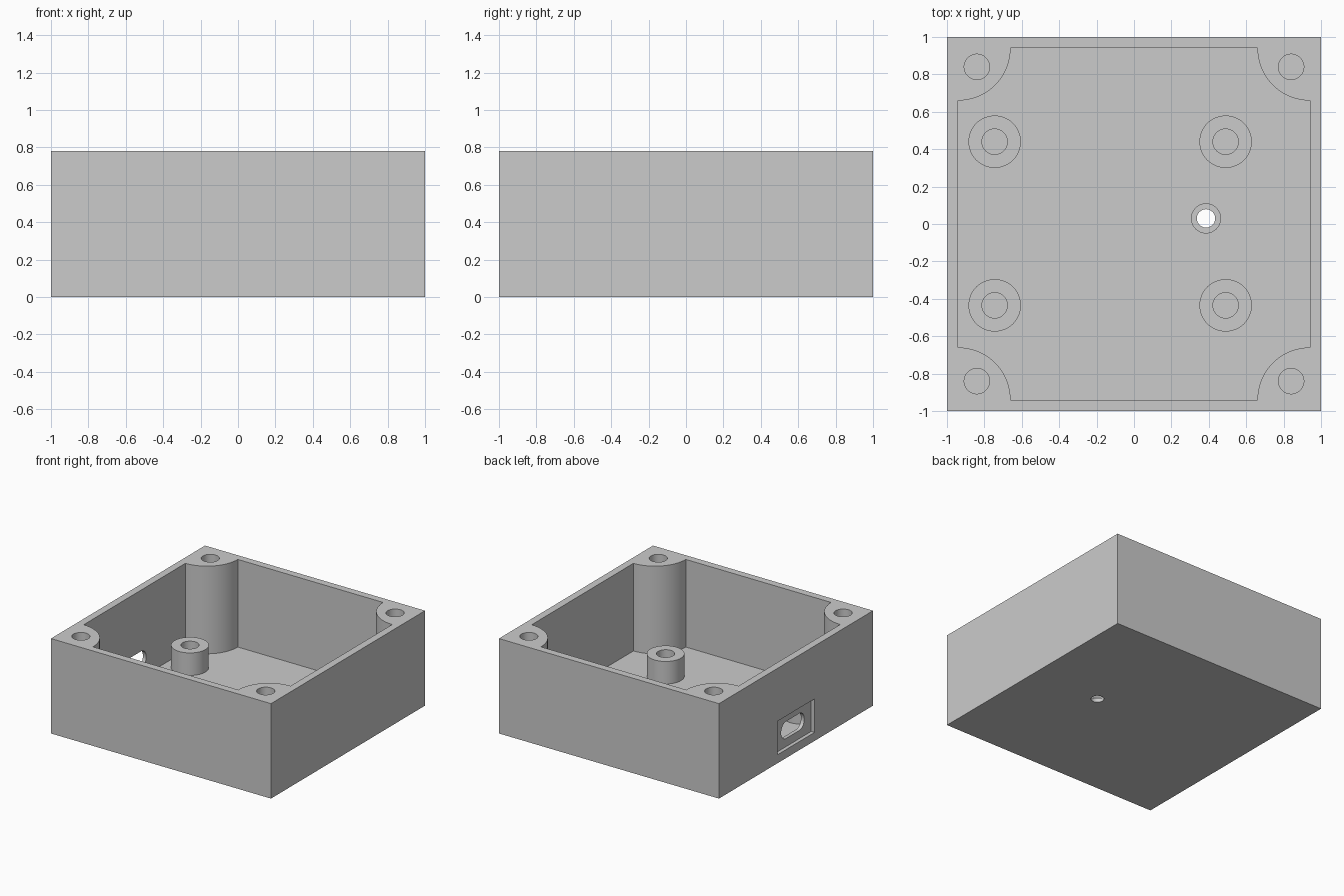
import bpy
import math

if "Cube" in bpy.data.objects:
    bpy.data.objects.remove(bpy.data.objects["Cube"])

H, WALL, FLOOR = 0.78, 0.06, 0.06
INNER = 1 - WALL

grey = bpy.data.materials.new("plain grey")
grey.diffuse_color = (0.6, 0.6, 0.6, 1)
grey.use_nodes = True
grey.node_tree.nodes["Principled BSDF"].inputs["Base Color"].default_value = grey.diffuse_color


def box(name, lo, hi):
    size = [b - a for a, b in zip(lo, hi)]
    mid = [(a + b) / 2 for a, b in zip(lo, hi)]
    bpy.ops.mesh.primitive_cube_add(size=1, location=mid)
    ob = bpy.context.object
    ob.name = name
    ob.scale = size
    bpy.ops.object.transform_apply(location=True, rotation=True, scale=True)
    return ob


def cylinder(name, x, y, r, z0, z1, sides=64):
    bpy.ops.mesh.primitive_cylinder_add(vertices=sides, radius=r, depth=z1 - z0,
                                        location=(x, y, (z0 + z1) / 2))
    ob = bpy.context.object
    ob.name = name
    bpy.ops.object.transform_apply(location=True, rotation=True, scale=True)
    return ob


def combine(target, tool, operation):
    mod = target.modifiers.new(operation.lower(), 'BOOLEAN')
    mod.operation, mod.solver, mod.object = operation, 'EXACT', tool
    bpy.context.view_layer.objects.active = target
    bpy.ops.object.modifier_apply(modifier=mod.name)
    bpy.data.objects.remove(tool, do_unlink=True)


# Inner cavity, leaving a rounded screw post in each corner
case = box("case", (-1, -1, 0), (1, 1, H))
cavity = box("cavity", (-INNER, -INNER, FLOOR), (INNER, INNER, H + 0.2))
corners = [(sx, sy) for sx in (-1, 1) for sy in (-1, 1)]
for sx, sy in corners:
    post = cylinder("corner_post", sx * INNER, sy * INNER, 0.28, -0.1, H + 0.4, 96)
    combine(cavity, post, 'DIFFERENCE')
combine(case, cavity, 'DIFFERENCE')

# Blind screw holes in the corner posts
for sx, sy in corners:
    hole = cylinder("screw_hole", sx * 0.84, sy * 0.84, 0.068, H - 0.25, H + 0.1, 48)
    combine(case, hole, 'DIFFERENCE')

# Board standoffs with blind holes
for x in (-0.745, 0.49):
    for y in (-0.435, 0.44):
        combine(case, cylinder("standoff", x, y, 0.14, 0.03, 0.245), 'UNION')
        combine(case, cylinder("standoff_hole", x, y, 0.068, 0.065, 0.4, 48), 'DIFFERENCE')

# Small stepped hole through the floor
combine(case, cylinder("floor_step", 0.385, 0.03, 0.078, 0.03, 0.2, 48), 'DIFFERENCE')
combine(case, cylinder("floor_hole", 0.385, 0.03, 0.049, -0.1, 0.2, 48), 'DIFFERENCE')

# Connector recess and rounded slot through the left wall
combine(case, box("recess", (-1.1, -0.24, 0.07), (-0.97, 0.24, 0.345)), 'DIFFERENCE')
slot = box("slot", (-1.1, -0.15, 0.137), (-0.85, 0.15, 0.277))
bevel = slot.modifiers.new("round_ends", 'BEVEL')
bevel.width, bevel.segments, bevel.limit_method = 0.066, 8, 'WEIGHT'
weights = slot.data.attributes.new("bevel_weight_edge", 'FLOAT', 'EDGE')
for e in slot.data.edges:
    a, b = (slot.data.vertices[i].co for i in e.vertices)
    weights.data[e.index].value = 1.0 if abs(a.x - b.x) > 0.1 else 0.0
bpy.context.view_layer.objects.active = slot
bpy.ops.object.modifier_apply(modifier=bevel.name)
combine(case, slot, 'DIFFERENCE')

# Finish
case.data.materials.clear()
case.data.materials.append(grey)
bpy.ops.object.select_all(action='DESELECT')
case.select_set(True)
bpy.context.view_layer.objects.active = case
bpy.ops.object.shade_smooth_by_angle(angle=math.radians(30))
